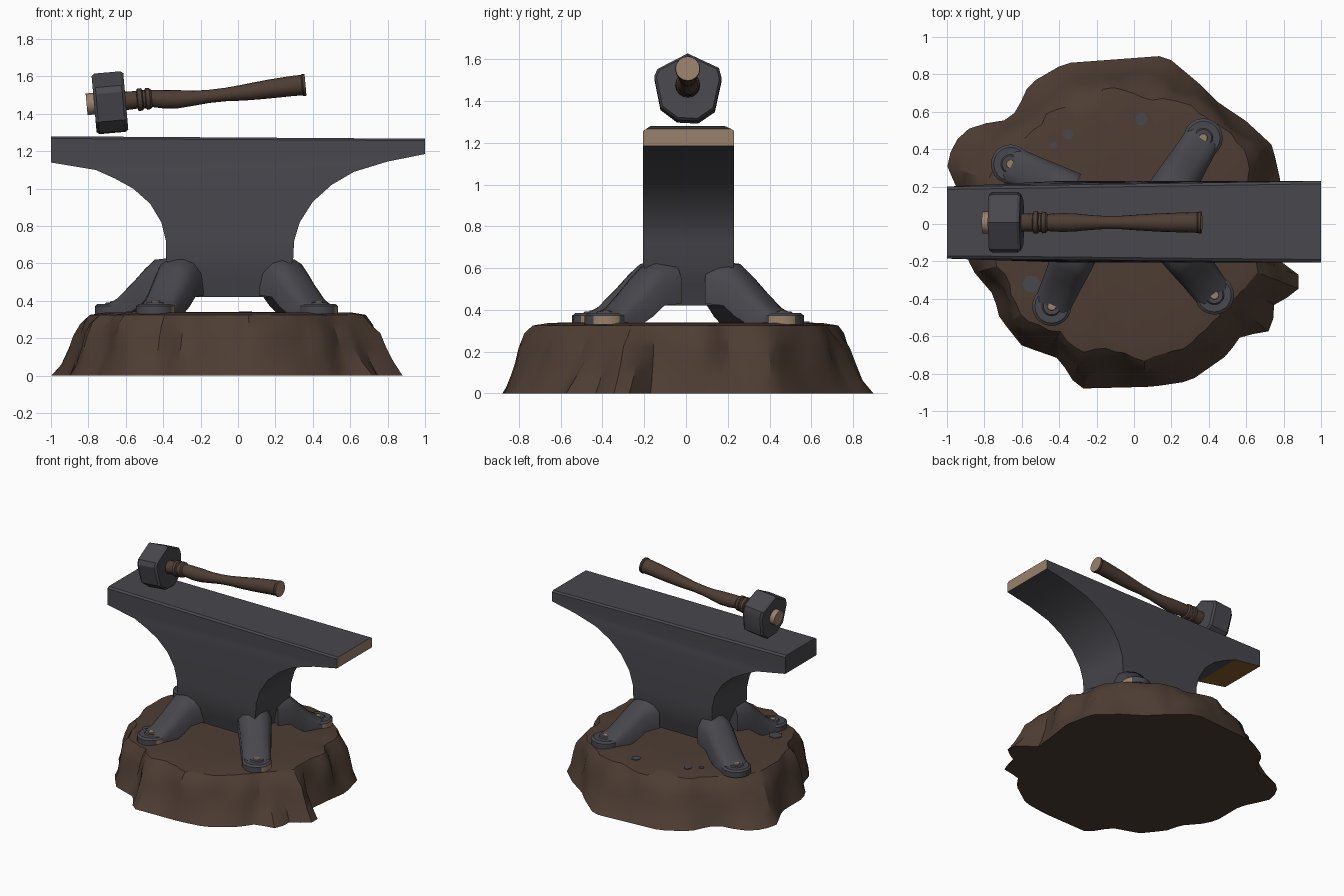
import bpy, bmesh, math, random
from mathutils import Vector, Matrix

if "Cube" in bpy.data.objects:
    bpy.data.objects.remove(bpy.data.objects["Cube"])

random.seed(4)


def material(name, rgb):
    m = bpy.data.materials.new(name)
    m.diffuse_color = (*rgb, 1)
    m.use_nodes = True
    m.node_tree.nodes["Principled BSDF"].inputs["Base Color"].default_value = m.diffuse_color
    return m


IRON = material("dark_iron", (0.065, 0.063, 0.074))
WOOD = material("brown_wood", (0.076, 0.047, 0.033))
TAN = material("pale_tan", (0.32, 0.22, 0.15))
OCHRE = material("ochre", (0.22, 0.10, 0.02))


def loft(name, rings, mats, rule=None, angle=35, matrix=None):
    """Skin a list of equal-length rings, cap both ends, colour faces by a rule."""
    bm = bmesh.new()
    rows = [[bm.verts.new(p) for p in ring] for ring in rings]
    n = len(rows[0])
    for a, b in zip(rows, rows[1:]):
        for i in range(n):
            j = (i + 1) % n
            bm.faces.new((a[i], a[j], b[j], b[i]))
    bm.faces.new(rows[0])
    bm.faces.new(rows[-1])
    bmesh.ops.recalc_face_normals(bm, faces=bm.faces[:])
    if rule:
        for f in bm.faces:
            f.material_index = rule(f.calc_center_median(), f.normal)
    if matrix:
        bm.transform(matrix)
    me = bpy.data.meshes.new(name)
    bm.to_mesh(me)
    bm.free()
    for m in mats:
        me.materials.append(m)
    me.shade_smooth()
    me.set_sharp_from_angle(angle=math.radians(angle))
    ob = bpy.data.objects.new(name, me)
    bpy.context.collection.objects.link(ob)
    return ob


def circle(cx, cy, z, r, n=20):
    return [(cx + r * math.cos(2 * math.pi * i / n), cy + r * math.sin(2 * math.pi * i / n), z)
            for i in range(n)]


# Anvil body: left and right edge of each level (xl, zl, xr, zr)
levels = [(-1, 1.28, 1, 1.267), (-1, 1.268, 1, 1.257), (-1, 1.14, 1, 1.185),
          (-0.76, 1.10, 0.80, 1.145), (-0.66, 1.055, 0.62, 1.09), (-0.56, 1.00, 0.50, 1.02),
          (-0.47, 0.92, 0.40, 0.93), (-0.41, 0.82, 0.33, 0.82), (-0.385, 0.72, 0.30, 0.72),
          (-0.385, 0.62, 0.295, 0.62), (-0.33, 0.52, 0.25, 0.52), (-0.28, 0.42, 0.22, 0.42)]
rings = []
for k, (xl, zl, xr, zr) in enumerate(levels):
    inset = 0.015 if k == 0 else max(0, 0.62 - zl) * 0.25
    yl = 0.02 * max(0, -xl - 0.4) / 0.6      # slightly narrower at the left end
    rings.append([(xl, -0.205 + yl + inset, zl), (xr, -0.205 + inset, zr),
                  (xr, 0.23 - inset, zr), (xl, 0.23 - 1.5 * yl - inset, zl)])


def body_rule(c, n):
    if n.x > 0.95 and c.x > 0.95:
        return 1
    if n.z < -0.8 and c.x < -0.8:
        return 2
    return 0


loft("anvil_body", rings, [IRON, TAN, OCHRE], body_rule)

# Splayed legs, rounded feet and nails
FEET = {"front_right": ((0.43, -0.38), (0.20, -0.08)), "back_right": ((0.37, 0.46), (0.16, 0.12)),
        "front_left": ((-0.44, -0.44), (-0.27, -0.06)), "back_left": ((-0.66, 0.32), (-0.28, 0.13))}
SECTIONS = [(-0.03, 0.33, 0.378, 0.095), (0.05, 0.33, 0.42, 0.10), (0.14, 0.335, 0.51, 0.105),
            (0.20, 0.37, 0.57, 0.11), (0.26, 0.42, 0.62, 0.115), (0.36, 0.43, 0.63, 0.12)]
SHAPE = [(-1, 0), (-1, 0.6), (-0.75, 0.88), (-0.35, 1), (0.35, 1), (0.75, 0.88), (1, 0.6), (1, 0)]
for name, (foot, root) in FEET.items():
    f = Vector(foot)
    d = (Vector(root) - f).normalized()
    side = Vector((-d.y, d.x))
    rings = []
    for s, zb, zt, hw in SECTIONS:
        pts = [(f + d * s + side * u * hw, zb + v * (zt - zb)) for u, v in SHAPE]
        rings.append([(p.x, p.y, z) for p, z in pts])
    loft(name + "_leg", rings, [IRON], angle=50)
    loft(name + "_foot", [circle(*f, 0.33, 0.105), circle(*f, 0.372, 0.105), circle(*f, 0.384, 0.09)],
         [IRON, TAN], lambda c, n: int(n.x > 0.75 and abs(n.z) < 0.2))
    loft(name + "_nail_collar", [circle(*f, 0.38, 0.055), circle(*f, 0.392, 0.045)], [IRON])
    loft(name + "_nail", [circle(*f, 0.385, 0.026, 10), circle(*f, 0.398, 0.022, 10)], [TAN])

# Rock-like stump: ragged ground outline rising to a rounder, jagged rim
OUTLINE = [(0.17, 0.90), (-0.37, 0.86), (-0.56, 0.75), (-0.63, 0.6), (-0.7, 0.55), (-0.86, 0.53),
           (-0.97, 0.43), (-1, 0.3), (-0.9, 0.1), (-0.9, -0.15), (-0.87, -0.24), (-0.75, -0.38),
           (-0.72, -0.5), (-0.6, -0.65), (-0.4, -0.72), (-0.3, -0.88), (0.1, -0.87), (0.3, -0.84),
           (0.5, -0.7), (0.57, -0.6), (0.74, -0.57), (0.75, -0.42), (0.88, -0.37), (0.88, -0.27),
           (0.74, -0.2), (0.76, 0), (0.79, 0.2), (0.74, 0.42), (0.6, 0.55), (0.45, 0.65), (0.35, 0.75)]


def ground_radius(a):
    """Distance from the centre to the outline along angle a."""
    d = Vector((math.cos(a), math.sin(a)))
    for p, q in zip(OUTLINE, OUTLINE[1:] + OUTLINE[:1]):
        p, q = Vector(p), Vector(q)
        e = q - p
        den = d.cross(e)
        if abs(den) > 1e-6:
            t, u = p.cross(e) / den, p.cross(d) / den
            if t > 0 and -1e-6 <= u <= 1 + 1e-6:
                return t
    return 0.85


N = 84
columns = []
for i in range(N):
    a = 2 * math.pi * i / N
    R = ground_radius(a)
    rx = 0.83 if math.cos(a) < 0 else 0.71
    rim = 1 / math.hypot(math.cos(a) / rx, math.sin(a) / 0.74)
    ridge = 0.025 * math.sin(9 * a + 2 * math.sin(3 * a)) + random.uniform(-0.015, 0.015)
    rim = min(rim + ridge - 0.015, R * 0.95)
    bulge = 0.02 * math.sin(13 * a + 1)
    columns.append((a, R, rim, bulge))
rings = []
for z, mix, wob, scale in [(0, 1, 0, 1), (0.07, 0.72, 0.4, 1), (0.15, 0.48, 1, 1), (0.22, 0.33, 1, 1),
                           (0.28, 0.12, 0.5, 1), (0.325, 0, 0, 0.97), (0.338, 0, 0, 0.86),
                           (0.34, 0, 0, 0.4)]:
    ring = []
    for a, R, rim, bulge in columns:
        r = (rim + (R - rim) * mix + bulge * wob) * scale
        dz = random.uniform(-0.012, 0.008) if 0.05 < z < 0.3 else 0
        ring.append((r * math.cos(a), r * math.sin(a), z + dz))
    rings.append(ring)
loft("stump", rings, [WOOD], angle=30)

# Iron flecks lying on the stump
for x, y, r in [(0.04, 0.56, 0.035), (-0.35, 0.48, 0.03), (-0.43, 0.42, 0.02), (-0.55, -0.32, 0.05)]:
    loft("iron_fleck", [circle(x, y, 0.335, r, 6), circle(x, y, 0.343, r, 6)], [IRON])

# Hammer, built along its own x axis and tilted
TILT = Matrix.Translation((-0.685, 0.008, 1.462)) @ Matrix.Rotation(math.radians(-5.1), 4, 'Y')

HEAD = [(0, 0.16), (0.15, 0.09), (0.163, 0.04), (0.13, -0.11), (0.05, -0.165), (-0.05, -0.16),
        (-0.13, -0.10), (-0.16, 0.05), (-0.145, 0.085)]
loft("hammer_head", [[(x, y * s, z * s) for y, z in HEAD]
                     for x, s in [(-0.085, 0.93), (-0.07, 1), (0.07, 1), (0.085, 0.93)]],
     [IRON], angle=30, matrix=TILT)

# Turned handle: (distance along axis, radius, sag)
HANDLE = [(-0.125, 0.058, 0), (-0.07, 0.058, 0), (0.08, 0.05, 0), (0.145, 0.047, 0), (0.15, 0.06, 0),
          (0.172, 0.06, 0), (0.178, 0.05, 0), (0.19, 0.05, 0), (0.195, 0.058, 0), (0.215, 0.056, 0),
          (0.225, 0.046, 0), (0.29, 0.05, -0.01), (0.36, 0.049, -0.016), (0.45, 0.040, -0.018),
          (0.53, 0.035, -0.016), (0.62, 0.036, -0.014), (0.72, 0.043, -0.012), (0.84, 0.050, -0.006),
          (0.98, 0.054, 0), (1.03, 0.055, 0), (1.036, 0.060, 0), (1.05, 0.058, 0)]
loft("hammer_handle", [[(x, u, v + sag) for u, v, _ in circle(0, 0, 0, r, 16)] for x, r, sag in HANDLE],
     [WOOD, TAN], lambda c, n: int(c.x < -0.05 or c.x > 1.045), matrix=TILT)
